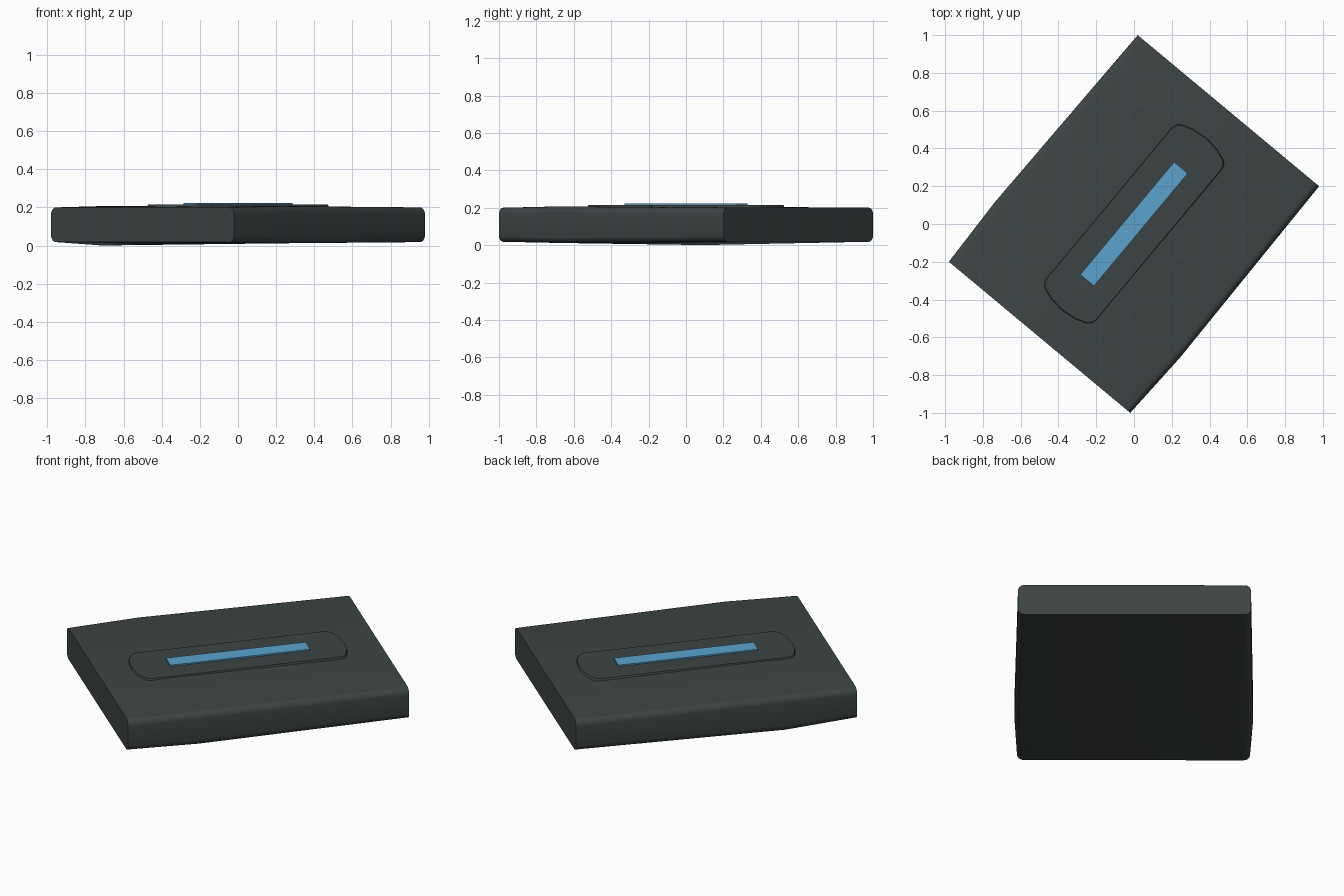
import bpy, bmesh, math
from mathutils import Matrix

if "Cube" in bpy.data.objects:
    bpy.data.objects.remove(bpy.data.objects["Cube"])

ROT = Matrix.Rotation(math.atan2(1.2, 1.0), 4, 'Z')  # the box lies turned on the ground


def material(name, rgb):
    m = bpy.data.materials.new(name)
    m.diffuse_color = (*rgb, 1)
    m.use_nodes = True
    m.node_tree.nodes["Principled BSDF"].inputs["Base Color"].default_value = m.diffuse_color
    return m


charcoal = material("charcoal", (0.048, 0.058, 0.058))
blue = material("light_blue", (0.105, 0.37, 0.62))


def finish(bm, name, mat, angle=40):
    bmesh.ops.recalc_face_normals(bm, faces=bm.faces)
    bm.transform(ROT)
    me = bpy.data.meshes.new(name)
    bm.to_mesh(me)
    bm.free()
    ob = bpy.data.objects.new(name, me)
    bpy.context.collection.objects.link(ob)
    me.materials.append(mat)
    bpy.ops.object.select_all(action='DESELECT')
    ob.select_set(True)
    bpy.context.view_layer.objects.active = ob
    bpy.ops.object.shade_smooth_by_angle(angle=math.radians(angle))
    return ob


def section(half, low, high, r=0.035, n=5):
    """Rounded rectangle across the box, as (width, height) pairs."""
    pts = []
    corners = [(half - r, high - r, 0), (-half + r, high - r, 90),
               (-half + r, low + r, 180), (half - r, low + r, 270)]
    for cx, cz, start in corners:
        for i in range(n + 1):
            a = math.radians(start + 90 * i / n)
            pts.append((cx + r * math.cos(a), cz + r * math.sin(a)))
    return pts


# Body: rounded sections lofted lengthwise, slightly swollen near one end
bm = bmesh.new()
rings = []
for u, half, low, high in [(-0.781, 0.625, 0.018, 0.200),
                           (-0.385, 0.640, 0.006, 0.207),
                           (0.781, 0.625, 0.018, 0.200)]:
    ring = []
    for w, z in section(half, low, high):
        if u == -0.385 and z < 0.1:      # underside sags to one side
            z -= 0.006 * w / half
        ring.append(bm.verts.new((u, w, z)))
    rings.append(ring)
for a, b in zip(rings, rings[1:]):
    for i in range(len(a)):
        j = (i + 1) % len(a)
        bm.faces.new((a[i], a[j], b[j], b[i]))
bm.faces.new(rings[0])
bm.faces.new(rings[-1])
finish(bm, "body", charcoal)


def plate(outline, z0, z1, name, mat, inset=0.0):
    """Upright plate from an outline, its top drawn in for a sloped rim."""
    bm = bmesh.new()
    hu, hv = max(p[0] for p in outline), max(p[1] for p in outline)
    lo = [bm.verts.new((u, v, z0)) for u, v in outline]
    hi = [bm.verts.new((u * (1 - inset / hu), v * (1 - inset / hv), z1))
          for u, v in outline]
    for i in range(len(lo)):
        j = (i + 1) % len(lo)
        bm.faces.new((lo[i], lo[j], hi[j], hi[i]))
    bm.faces.new(lo)
    bm.faces.new(hi)
    return finish(bm, name, mat, 25)


# Raised pad with bowed ends and clipped corners
end = [(0.525, -0.175), (0.550, -0.165), (0.566, -0.147), (0.588, -0.085), (0.597, 0.0),
       (0.588, 0.085), (0.566, 0.147), (0.550, 0.165), (0.525, 0.175)]
plate(end + [(-u, -v) for u, v in end], 0.195, 0.214, "raised_pad", charcoal, 0.006)

# Blue strip on the pad
plate([(0.388, -0.047), (0.388, 0.047), (-0.388, 0.047), (-0.388, -0.047)],
      0.213, 0.222, "blue_strip", blue)
